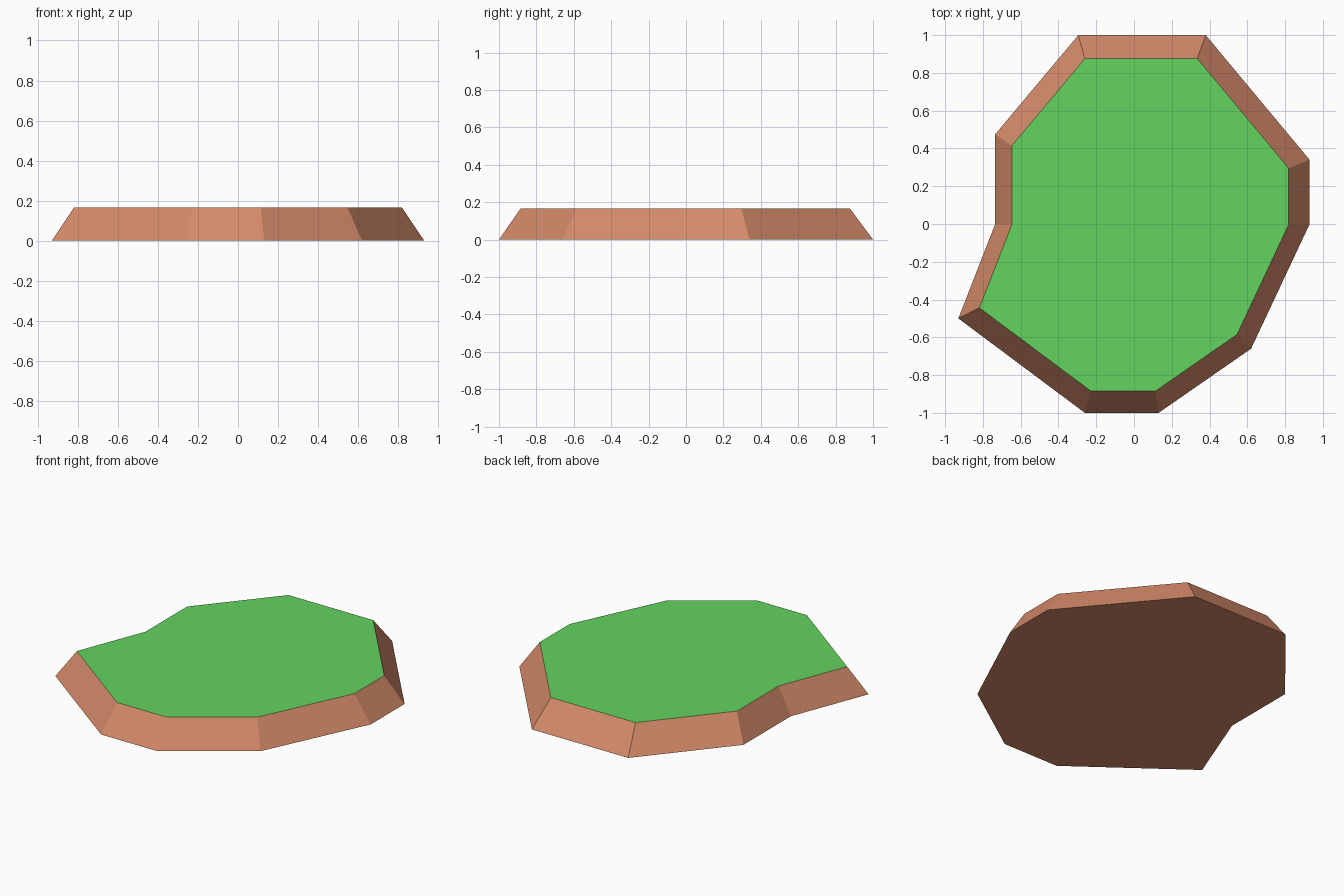
import bpy, bmesh

if "Cube" in bpy.data.objects:
    bpy.data.objects.remove(bpy.data.objects["Cube"])

HEIGHT = 0.167
TOP_SCALE = 0.88      # the top is a slightly shrunken copy of the base
TOP_SHIFT_Y = -0.004

# Base outline, counter-clockwise
OUTLINE = [(-0.26, -1), (0.13, -1), (0.62, -0.66), (0.93, 0), (0.93, 0.34),
           (0.38, 1), (-0.295, 1), (-0.735, 0.475), (-0.735, 0), (-0.93, -0.5)]


def material(name, srgb):
    mat = bpy.data.materials.new(name)
    linear = [((c / 255 + 0.055) / 1.055) ** 2.4 for c in srgb]
    mat.diffuse_color = (*linear, 1)
    mat.use_nodes = True
    mat.node_tree.nodes["Principled BSDF"].inputs["Base Color"].default_value = mat.diffuse_color
    return mat


# Sloped slab: base outline extruded up and tapered
bm = bmesh.new()
base = bm.faces.new([bm.verts.new((x, y, 0)) for x, y in OUTLINE])
extruded = bmesh.ops.extrude_face_region(bm, geom=[base], use_keep_orig=True)
for v in [g for g in extruded["geom"] if isinstance(g, bmesh.types.BMVert)]:
    v.co = (v.co.x * TOP_SCALE, v.co.y * TOP_SCALE + TOP_SHIFT_Y, HEIGHT)
bmesh.ops.recalc_face_normals(bm, faces=bm.faces)

# Grass on the upward face, dirt everywhere else
bm.normal_update()
for f in bm.faces:
    f.material_index = 1 if f.normal.z > 0.9 else 0

mesh = bpy.data.meshes.new("grass_mound")
bm.to_mesh(mesh)
bm.free()
mesh.materials.append(material("dirt_brown", (213, 139, 106)))
mesh.materials.append(material("grass_green", (99, 212, 95)))
bpy.context.collection.objects.link(bpy.data.objects.new("grass_mound", mesh))
